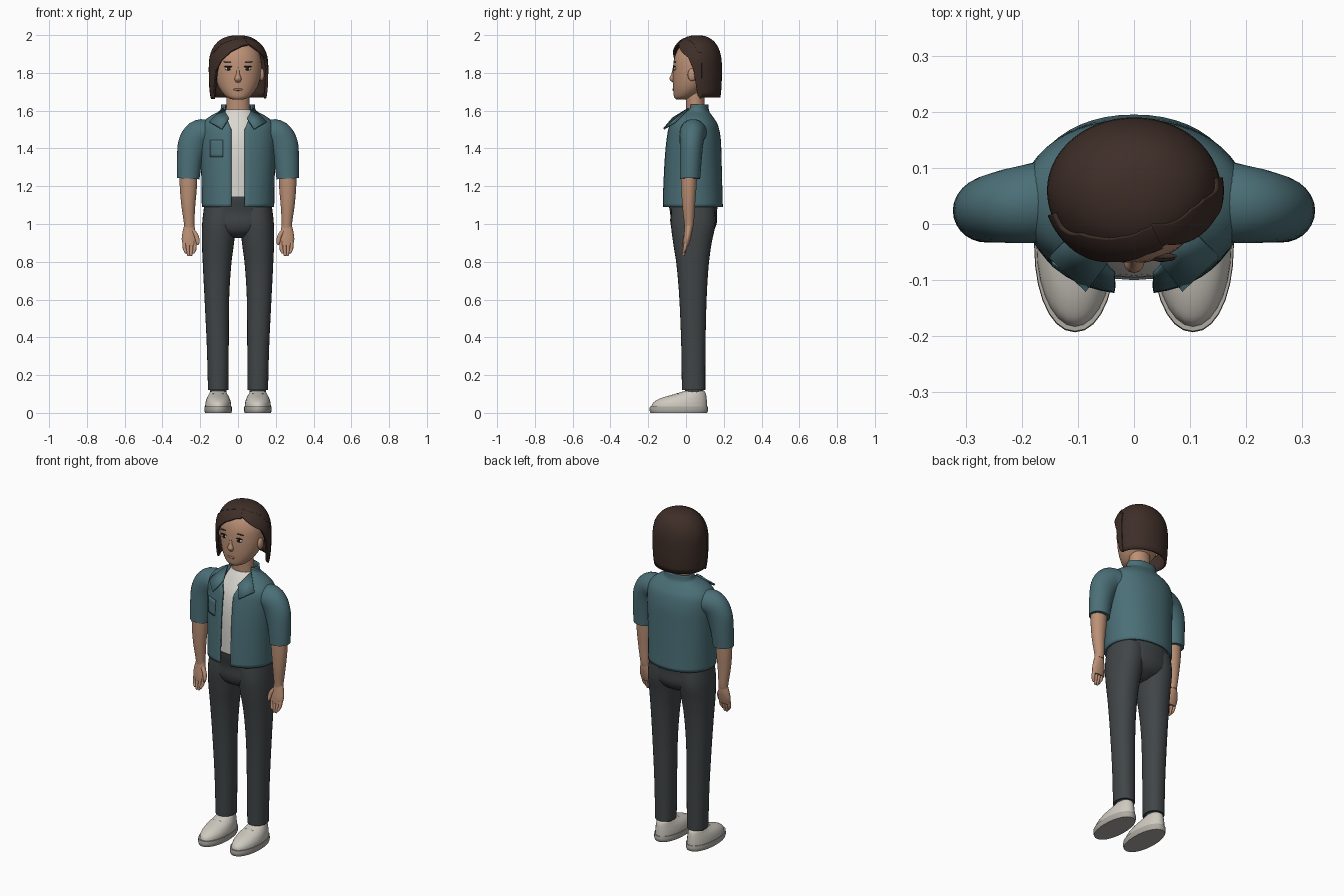
import bpy, bmesh, math
from mathutils import Vector

if "Cube" in bpy.data.objects:
    bpy.data.objects.remove(bpy.data.objects["Cube"])
made = []


def material(name, r, g, b):
    m = bpy.data.materials.new(name)
    m.use_nodes = True
    m.diffuse_color = (r, g, b, 1)
    m.node_tree.nodes["Principled BSDF"].inputs["Base Color"].default_value = (r, g, b, 1)
    return m


SKIN = material("skin", .50, .28, .18)
LIP = material("lip", .34, .16, .11)
HAIR = material("brown_hair", .048, .027, .021)
TEAL = material("teal_cloth", .07, .16, .185)
WHITE = material("white_cloth", .70, .68, .63)
CHARCOAL = material("charcoal_cloth", .052, .06, .063)
SHOE = material("shoe_white", .62, .59, .53)
SOLE = material("sole_grey", .42, .40, .36)
DARK = material("eye_dark", .02, .013, .01)


def finish(bm, name, mat, thick=0):
    bmesh.ops.remove_doubles(bm, verts=bm.verts, dist=1e-5)
    bmesh.ops.recalc_face_normals(bm, faces=bm.faces)
    me = bpy.data.meshes.new(name)
    bm.to_mesh(me)
    bm.free()
    me.materials.append(mat)
    ob = bpy.data.objects.new(name, me)
    bpy.context.collection.objects.link(ob)
    if thick:
        mod = ob.modifiers.new("thickness", 'SOLIDIFY')
        mod.thickness, mod.offset = thick, 0
    made.append(ob)
    return ob


def smooth_rows(rows, n):
    # Catmull-Rom interpolation between cross-sections
    out = []
    for i in range(len(rows) - 1):
        p = [rows[max(0, min(len(rows) - 1, i + k))] for k in (-1, 0, 1, 2)]
        for j in range(n):
            t = j / n
            out.append([b + .5 * t * (c - a + t * (2*a - 5*b + 4*c - d + t * (3*(b - c) + d - a)))
                        for a, b, c, d in zip(*p)])
    return out + [list(rows[-1])]


def power(v, p):
    return math.copysign(abs(v) ** (2 / p), v)


def grid(bm, rings, closed):
    for a, b in zip(rings, rings[1:]):
        for k in range(len(a) - (0 if closed else 1)):
            m = (k + 1) % len(a)
            bm.faces.new((a[k], a[m], b[m], b[k]))


def loft(name, mat, rows, side=1, tilt=False, p=2, seg=28, n=4, gap=None, thick=0):
    """Rows are (x, y, z, half width, half depth); gap opens the front."""
    bm = bmesh.new()
    rows = smooth_rows(rows, n)
    rings = []
    for i, (x, y, z, rx, ry) in enumerate(rows):
        across = Vector((1, 0, 0))
        if tilt:
            t = Vector(rows[min(i + 1, len(rows) - 1)][:3]) - Vector(rows[max(i - 1, 0)][:3])
            across = Vector((0, 1, 0)).cross(t).normalized()
        start = math.asin(min(.99, gap(z) / rx)) if gap else 0
        ring = []
        for k in range(seg + (1 if gap else 0)):
            a = start + (2 * math.pi - 2 * start) * k / seg
            v = Vector((x, y - ry * power(math.cos(a), p), z)) + across * rx * power(math.sin(a), p)
            ring.append(bm.verts.new((v.x * side, v.y, v.z)))
        rings.append(ring)
    grid(bm, rings, not gap)
    if not gap:
        bm.faces.new(rings[0])
        bm.faces.new(rings[-1])
    return finish(bm, name, mat, thick)


def ball(name, mat, loc, size):
    bm = bmesh.new()
    bmesh.ops.create_uvsphere(bm, u_segments=20, v_segments=12, radius=1)
    bmesh.ops.scale(bm, vec=size, verts=bm.verts)
    bmesh.ops.translate(bm, vec=loc, verts=bm.verts)
    return finish(bm, name, mat)


# Head, neck and face
loft("head", SKIN, [(0, -.03, 1.658, .025, .02), (0, -.01, 1.672, .06, .053),
                    (0, .015, 1.71, .094, .083), (0, .035, 1.76, .116, .105),
                    (0, .045, 1.82, .125, .114), (0, .048, 1.88, .121, .11),
                    (0, .05, 1.93, .098, .09), (0, .05, 1.97, .05, .05)])
loft("neck", SKIN, [(0, .055, 1.53, .066, .055), (0, .05, 1.62, .062, .05), (0, .045, 1.73, .062, .05)])
loft("nose", SKIN, [(0, -.06, 1.835, .007, .008), (0, -.064, 1.795, .01, .013),
                    (0, -.069, 1.768, .018, .018), (0, -.062, 1.75, .012, .01)])
ball("lips", LIP, (0, -.066, 1.712), (.024, .006, .007))
for s, tag in ((1, "left"), (-1, "right")):
    ball(tag + "_eye", WHITE, (s * .049, -.059, 1.823), (.021, .007, .01))
    ball(tag + "_iris", DARK, (s * .049, -.064, 1.823), (.0095, .004, .0095))
    ball(tag + "_eyelashes", DARK, (s * .05, -.061, 1.833), (.024, .006, .004))
    ball(tag + "_eyebrow", HAIR, (s * .052, -.057, 1.858), (.025, .005, .003))
    ball(tag + "_ear", SKIN, (s * .127, .032, 1.79), (.013, .023, .034))

# Bobbed hair: a dome whose lower edge follows the hairline around the head
HAIRLINE = [(-180, 1.67), (-60, 1.67), (-53, 1.73), (-47, 1.82), (-35, 1.87), (-15, 1.92),
            (10, 1.95), (28, 1.955), (48, 1.92), (70, 1.885), (82, 1.82), (90, 1.69),
            (96, 1.67), (180, 1.67)]


def hairline(deg):
    for (a, za), (b, zb) in zip(HAIRLINE, HAIRLINE[1:]):
        if deg <= b:
            return za + (zb - za) * (deg - a) / (b - a)
    return HAIRLINE[-1][1]


def hair_sheet(name, first, last, top, grow, drop):
    bm = bmesh.new()
    rings = []
    for i in range(21):
        u = (top + (1 - top) * i / 20) ** 1.9
        ring = []
        for k in range(91):
            deg = first + (last - first) * k / 90
            a = math.radians(deg)
            z = 1.994 - (1.994 - hairline(deg) + drop) * u
            if z > 1.83:
                f = (1 - min(1, (z - 1.83) / .164) ** 2.4) ** (1 / 2.4)
            else:
                f = 1 - .06 * ((1.83 - z) / .16) ** 3
            f *= grow
            depth = .133 if math.cos(a) > 0 else .125
            ring.append(bm.verts.new((.15 * f * math.sin(a), .06 - depth * f * math.cos(a), z)))
        rings.append(ring)
    grid(bm, rings, False)
    return finish(bm, name, HAIR, .01)


hair_sheet("hair", -180, 180, 0, 1, 0)
hair_sheet("swept_fringe", -72, 24, .5, 1.045, .008)
hair_sheet("side_lock", 22, 100, .5, 1.035, .005)

# Undershirt and open short-sleeved shirt
loft("undershirt", WHITE, [(0, .035, 1.13, .165, .13), (0, .035, 1.35, .165, .13),
                           (0, .04, 1.48, .15, .115), (0, .045, 1.56, .105, .08),
                           (0, .052, 1.605, .07, .056)])
SHIRT = [(0, .035, 1.09, .187, .155), (0, .035, 1.2, .188, .152), (0, .037, 1.35, .193, .146),
         (0, .04, 1.45, .196, .139), (0, .04, 1.52, .19, .125), (0, .042, 1.56, .155, .1),
         (0, .05, 1.588, .105, .072), (0, .06, 1.605, .088, .056), (0, .062, 1.632, .085, .052)]
loft("shirt", TEAL, SHIRT, p=2.15, seg=48, thick=.01,
     gap=lambda z: .03 + .036 * max(0, min(1, (z - 1.5) / .09)))


def chest(x, z, lift):
    # Point just outside the front of the shirt
    row = min(smooth_rows(SHIRT, 20), key=lambda r: abs(r[2] - z))
    return (x, row[1] - row[4] * (1 - abs(x / row[3]) ** 2.15) ** (1 / 2.15) - lift, z)


bm = bmesh.new()
grid(bm, [[bm.verts.new(chest(-.145 + .065 * i / 6, 1.355 + .09 * j / 6, .007)) for i in range(7)]
          for j in range(7)], False)
finish(bm, "chest_pocket", TEAL, .008)

for s, tag in ((1, "left"), (-1, "right")):
    bm = bmesh.new()
    flap = [(.078, .015, 1.612), (.15, -.058, 1.54), (.085, -.118, 1.503), (.048, -.07, 1.56)]
    bm.faces.new([bm.verts.new((s * x, y, z)) for x, y, z in flap])
    finish(bm, tag + "_collar_flap", TEAL, .009)
    # Arms
    loft(tag + "_sleeve", TEAL, [(.11, .045, 1.47, .06, .06), (.16, .04, 1.482, .07, .072),
                                 (.208, .034, 1.472, .078, .068), (.24, .029, 1.42, .078, .062),
                                 (.256, .025, 1.34, .067, .058), (.263, .021, 1.24, .059, .054)],
         s, tilt=True)
    loft(tag + "_forearm", SKIN, [(.262, .016, 1.27, .047, .043), (.263, .015, 1.19, .045, .04),
                                  (.263, .014, 1.1, .037, .034), (.259, .016, 1.01, .028, .026),
                                  (.258, .015, .98, .027, .022)], s)
    loft(tag + "_palm", SKIN, [(.258, .015, .995, .026, .02), (.259, .012, .96, .034, .021),
                               (.258, .006, .92, .04, .019), (.256, 0, .885, .035, .014)], s)
    for i in range(4):
        x = .229 + .018 * i
        tip = .843 if i in (0, 3) else .83
        loft(tag + "_finger", SKIN, [(x, .001, .91, .01, .011), (x, -.006, .87, .0095, .01),
                                     (.255 + (x - .255) * .75, -.013, tip + .008, .008, .008),
                                     (.255 + (x - .255) * .75, -.013, tip, .003, .004)], s, seg=12)
    loft(tag + "_thumb", SKIN, [(.24, .008, .965, .012, .013), (.22, -.002, .935, .012, .012),
                                (.213, -.01, .905, .01, .01), (.213, -.012, .888, .004, .005)],
         s, tilt=True, seg=12)
    # Trouser legs
    loft(tag + "_trouser_leg", CHARCOAL, [(.105, .04, .12, .054, .062), (.107, .039, .35, .058, .064),
                                          (.112, .037, .6, .065, .072), (.111, .035, .78, .075, .085),
                                          (.106, .034, .9, .085, .102), (.1, .038, 1.0, .09, .118),
                                          (.09, .038, 1.09, .09, .115)], s, p=2.2)
    # Shoes
    loft(tag + "_ankle", CHARCOAL, [(.105, .045, .09, .042, .046), (.105, .042, .14, .045, .05)], s)
    loft(tag + "_shoe_sole", SOLE, [(.105, -.038, 0, .07, .15), (.105, -.038, .015, .073, .155),
                                    (.105, -.038, .034, .072, .153)], s, p=2.1)
    loft(tag + "_shoe_upper", SHOE, [(.105, -.036, .03, .069, .148), (.105, -.031, .055, .067, .142),
                                     (.105, -.012, .078, .06, .121), (.105, .018, .097, .05, .088),
                                     (.105, .04, .112, .042, .06), (.105, .045, .118, .034, .046)], s)
    for i in range(3):
        ball(tag + "_shoe_lace", SOLE, (s * .105, -.042 - .025 * i, .101 - .009 * i), (.03, .005, .004))

# Hips and waistband
loft("trouser_hips", CHARCOAL, [(0, .035, .925, .045, .05), (0, .037, .955, .125, .1),
                                (0, .04, 1.0, .178, .122), (0, .04, 1.06, .18, .124),
                                (0, .036, 1.12, .174, .133), (0, .035, 1.145, .17, .135)], p=2.2)

bpy.ops.object.select_all(action='DESELECT')
for ob in made:
    ob.select_set(True)
bpy.context.view_layer.objects.active = made[0]
bpy.ops.object.shade_smooth_by_angle(angle=math.radians(40))
